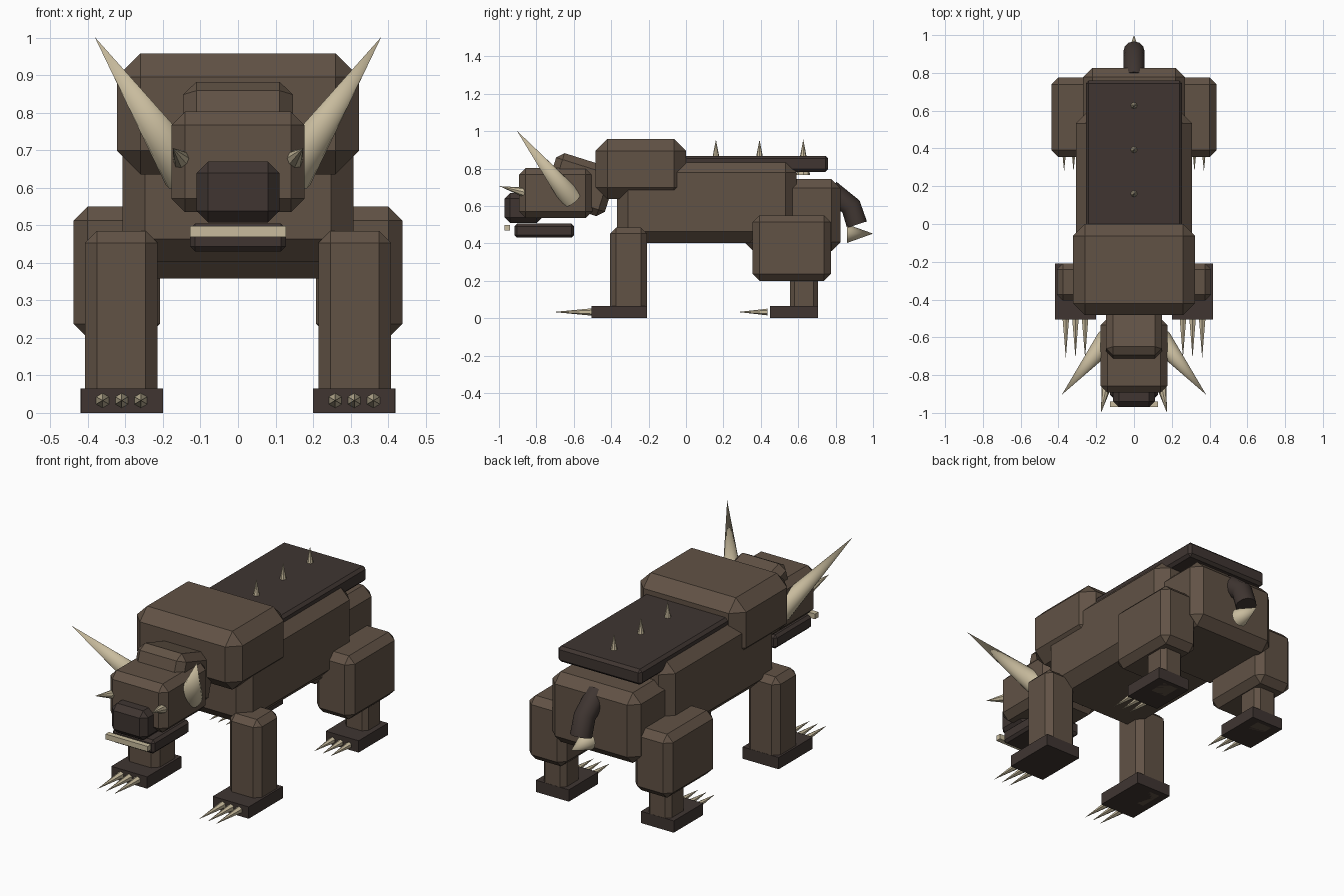
import bpy, bmesh
from math import radians
from mathutils import Vector, Matrix

if "Cube" in bpy.data.objects:
    bpy.data.objects.remove(bpy.data.objects["Cube"])


def material(name, rgb):
    m = bpy.data.materials.new(name)
    m.diffuse_color = (*rgb, 1)
    m.use_nodes = True
    m.node_tree.nodes["Principled BSDF"].inputs["Base Color"].default_value = m.diffuse_color
    return m


HIDE = material("brown_hide", (0.12, 0.085, 0.06))
DARK = material("dark_hide", (0.05, 0.036, 0.031))
BONE = material("bone", (0.58, 0.50, 0.34))


def finish(name, bm, mat):
    bmesh.ops.recalc_face_normals(bm, faces=bm.faces[:])
    me = bpy.data.meshes.new(name)
    bm.to_mesh(me)
    bm.free()
    me.materials.append(mat)
    ob = bpy.data.objects.new(name, me)
    bpy.context.collection.objects.link(ob)
    return ob


def box(name, x, y, z, mat=HIDE, bevel=0.0, tilt=0.0):
    """Chamfered box from (min, max) ranges, tilted about x."""
    bm = bmesh.new()
    bmesh.ops.create_cube(bm, size=1)
    bmesh.ops.scale(bm, vec=(x[1] - x[0], y[1] - y[0], z[1] - z[0]), verts=bm.verts)
    if bevel:
        bmesh.ops.bevel(bm, geom=bm.edges[:], offset=bevel, segments=1,
                        profile=0.5, affect='EDGES')
    centre = Vector((sum(x) / 2, sum(y) / 2, sum(z) / 2))
    bm.transform(Matrix.Translation(centre) @ Matrix.Rotation(radians(tilt), 4, 'X'))
    return finish(name, bm, mat)


def spike(name, base, tip, r, sides, mat=BONE):
    base, tip = Vector(base), Vector(tip)
    axis = tip - base
    bm = bmesh.new()
    bmesh.ops.create_cone(bm, cap_ends=True, segments=sides, radius1=r, radius2=0,
                          depth=axis.length)
    rot = axis.to_track_quat('Z', 'Y').to_matrix().to_4x4()
    bm.transform(Matrix.Translation((base + tip) / 2) @ rot)
    return finish(name, bm, mat)


# Body masses
box("torso", (-0.308, 0.308), (-0.37, 0.592), (0.403, 0.84), bevel=0.06)
box("shoulder_hump", (-0.323, 0.323), (-0.483, 0.0), (0.636, 0.958), bevel=0.063)
box("hips", (-0.27, 0.27), (0.31, 0.827), (0.358, 0.745), bevel=0.05)
box("back_plate", (-0.255, 0.255), (-0.02, 0.76), (0.782, 0.868), DARK, 0.015)
for i, y in enumerate((0.16, 0.393, 0.627)):
    spike(f"back_spike_{i + 1}", (0, y, 0.765), (0, y, 0.955), 0.037, 8)

# Head
box("neck", (-0.147, 0.147), (-0.732, -0.396), (0.579, 0.849), bevel=0.036, tilt=-17.5)
box("head", (-0.177, 0.177), (-0.893, -0.50), (0.535, 0.803), bevel=0.036)
box("snout", (-0.11, 0.11), (-0.97, -0.77), (0.508, 0.67), DARK, 0.03)
box("lower_jaw", (-0.128, 0.128), (-0.918, -0.598), (0.43, 0.505), DARK, 0.014)
box("teeth", (-0.128, 0.128), (-0.97, -0.94), (0.469, 0.498), BONE)

# Paired parts
for side, s in (("left", 1), ("right", -1)):
    def span(a, b):
        return tuple(sorted((a * s, b * s)))

    spike(f"horn_{side}", (0.14 * s, -0.614, 0.64), (0.382 * s, -0.904, 1.002), 0.062, 16)
    spike(f"tusk_{side}", (0.147 * s, -0.865, 0.673), (0.174 * s, -0.998, 0.706), 0.026, 8)

    box(f"front_leg_{side}", span(0.214, 0.408), (-0.406, -0.209), (0, 0.485), bevel=0.032)
    box(f"front_paw_{side}", span(0.20, 0.419), (-0.505, -0.208), (0, 0.065), DARK)
    box(f"thigh_{side}", span(0.208, 0.438), (0.355, 0.775), (0.2, 0.55), bevel=0.037)
    box(f"rear_leg_{side}", span(0.25, 0.39), (0.555, 0.705), (0, 0.3), bevel=0.024)
    box(f"rear_paw_{side}", span(0.22, 0.42), (0.45, 0.706), (0, 0.065), DARK)
    for i in (-1, 0, 1):
        fx, rx = (0.31 + 0.051 * i) * s, (0.32 + 0.05 * i) * s
        spike(f"front_claw_{side}_{i + 2}", (fx, -0.50, 0.033), (fx, -0.71, 0.033), 0.02, 6)
        spike(f"rear_claw_{side}_{i + 2}", (rx, 0.437, 0.033), (rx, 0.277, 0.033), 0.018, 6)

# Bent tail: rings swept along a short path, with a bone tip
path = [Vector((0, 0.77, 0.685)), Vector((0, 0.882, 0.597)), Vector((0, 0.914, 0.50))]
dirs = [(path[1] - path[0]).normalized(), None, (path[2] - path[1]).normalized()]
dirs[1] = (dirs[0] + dirs[2]).normalized()
bm = bmesh.new()
rings = []
for p, d in zip(path, dirs):
    m = Matrix.Translation(p) @ d.to_track_quat('Z', 'X').to_matrix().to_4x4()
    rings.append(bmesh.ops.create_circle(bm, segments=12, radius=0.056, matrix=m)["verts"])
for a, b in zip(rings, rings[1:]):
    for i in range(12):
        j = (i + 1) % 12
        bm.faces.new((a[i], a[j], b[j], b[i]))
bm.faces.new(rings[0])
bm.faces.new(rings[-1])
finish("tail", bm, DARK)
spike("tail_tip", (0, 0.86, 0.452), (0, 1.0, 0.452), 0.05, 12)

# Smooth shading on the round parts
for ob in bpy.data.objects:
    if ob.name.startswith(("horn", "tail")):
        bpy.ops.object.select_all(action='DESELECT')
        ob.select_set(True)
        bpy.context.view_layer.objects.active = ob
        bpy.ops.object.shade_smooth_by_angle(angle=radians(35))
